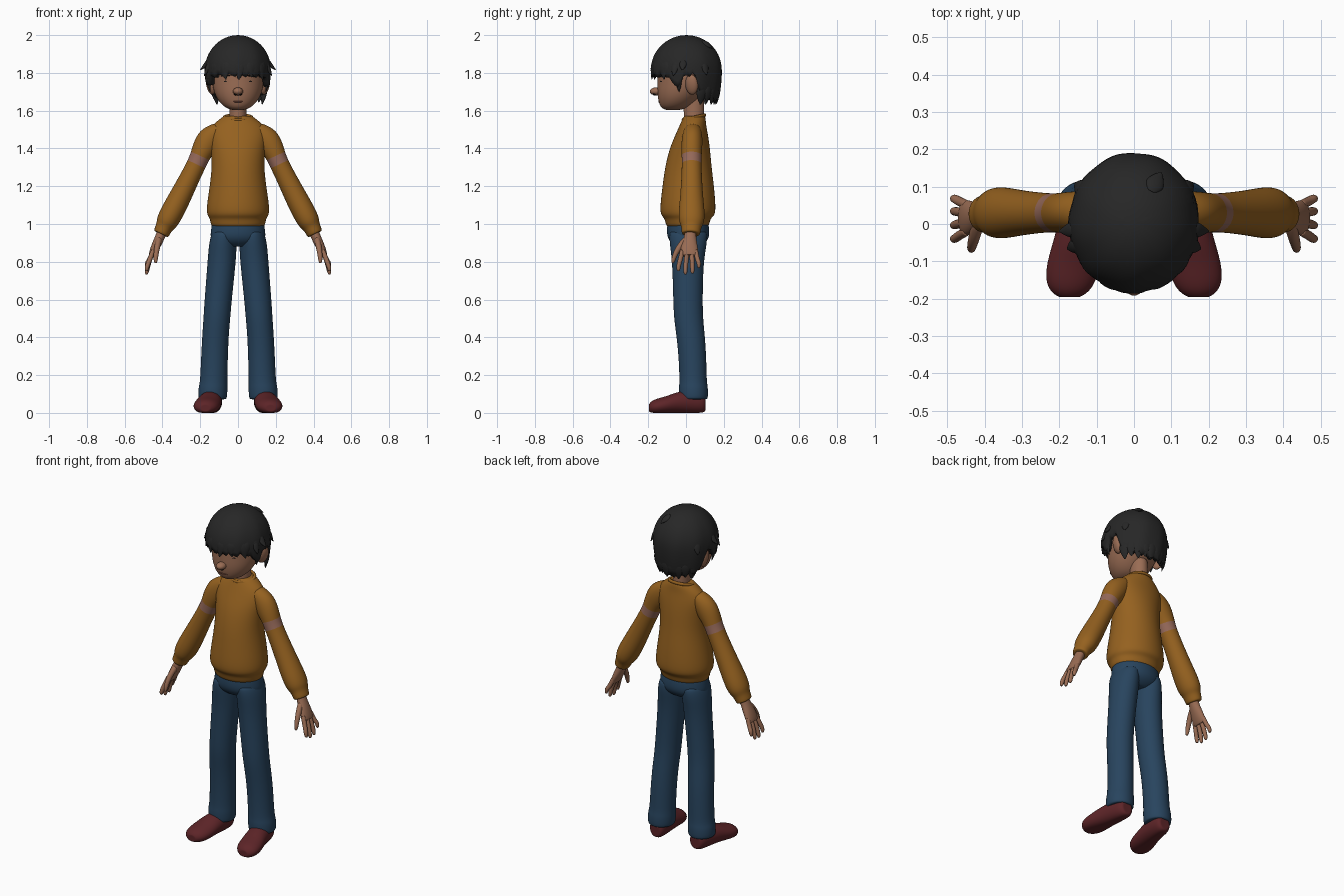
import bpy, bmesh, math
from mathutils import Vector, Matrix

old = bpy.data.objects.get("Cube")
if old:
    bpy.data.objects.remove(old, do_unlink=True)


def material(name, r, g, b):
    m = bpy.data.materials.new(name)
    m.use_nodes = True
    m.diffuse_color = (r, g, b, 1)
    m.node_tree.nodes["Principled BSDF"].inputs["Base Color"].default_value = (r, g, b, 1)
    return m


skin = material("skin", .32, .15, .088)
lip = material("lip", .2, .075, .05)
dark = material("dark_eye", .012, .009, .008)
black = material("hair_black", .02, .02, .02)
mustard = material("mustard_knit", .3, .12, .014)
stripe = material("stripe_pink", .3, .14, .1)
denim = material("denim_blue", .021, .058, .112)
leather = material("shoe_red", .11, .018, .021)

X, Y, Z = Vector((1, 0, 0)), Vector((0, 1, 0)), Vector((0, 0, 1))


def finish(name, bm, mats, mirror=False, subsurf=0, solid=0):
    mesh = bpy.data.meshes.new(name)
    bm.to_mesh(mesh)
    bm.free()
    for m in mats:
        mesh.materials.append(m)
    for p in mesh.polygons:
        p.use_smooth = True
    ob = bpy.data.objects.new(name, mesh)
    bpy.context.collection.objects.link(ob)
    if solid:
        mod = ob.modifiers.new("Thickness", 'SOLIDIFY')
        mod.thickness, mod.offset = solid, -1
    if mirror:
        mod = ob.modifiers.new("Mirror", 'MIRROR')
        mod.use_mirror_merge = False
    if subsurf:
        mod = ob.modifiers.new("Smooth", 'SUBSURF')
        mod.levels = mod.render_levels = subsurf
    return ob


def loft(name, rings, mats, ref=Y, axis=None, n=16, bands=(), mirror=False, ground=False):
    """Skin elliptical rings (x, y, z, half width, half depth) along a path."""
    bm = bmesh.new()
    pts = [Vector(r[:3]) for r in rings]
    loops = []
    last = len(rings) - 1
    for i, r in enumerate(rings):
        t = axis or (pts[min(i + 1, last)] - pts[max(i - 1, 0)]).normalized()
        u = ref.cross(t).normalized()
        v = t.cross(u)
        # an extra shrunken ring at each end keeps the rim crisp
        scales = [.8, 1] if i == 0 else [1, .8] if i == last else [1]
        for s in scales:
            loop = []
            for k in range(n):
                a = math.tau * k / n
                p = pts[i] + (u * r[3] * math.cos(a) + v * r[4] * math.sin(a)) * s * 1.02
                if ground:
                    p.z = max(p.z, 0)
                loop.append(bm.verts.new(p))
            loops.append(loop)
    for i in range(len(loops) - 1):
        for k in range(n):
            j = (k + 1) % n
            f = bm.faces.new((loops[i][k], loops[i][j], loops[i + 1][j], loops[i + 1][k]))
            f.material_index = int(i - 1 in bands)
    bm.faces.new(loops[0])
    bm.faces.new(loops[-1])
    bmesh.ops.recalc_face_normals(bm, faces=bm.faces)
    return finish(name, bm, mats, mirror, 2)


def ball(name, loc, size, mat, turn=0, tilt=0, mirror=False):
    bm = bmesh.new()
    m = (Matrix.Translation(loc) @ Matrix.Rotation(turn, 4, 'Z') @ Matrix.Rotation(tilt, 4, 'Y')
         @ Matrix.Diagonal((*size, 1)))
    bmesh.ops.create_uvsphere(bm, u_segments=24, v_segments=14, radius=1, matrix=m)
    return finish(name, bm, [mat], mirror)


# Sweater body with gathered hem
loft("sweater_body", [
    (0, .008, .985, .142, .113), (0, .008, 1.03, .146, .118), (0, .01, 1.045, .162, .142),
    (0, .01, 1.09, .165, .146), (0, .012, 1.2, .148, .135), (0, .012, 1.3, .136, .122),
    (0, .02, 1.4, .143, .106), (0, .03, 1.47, .155, .086), (0, .036, 1.52, .138, .07),
    (0, .042, 1.552, .1, .062), (0, .045, 1.572, .074, .055)], [mustard], axis=Z, n=24)
bm = bmesh.new()
bmesh.ops.create_circle(bm, segments=10, radius=.009, matrix=Matrix.Translation((.072, 0, 0)) @ Matrix.Rotation(math.pi / 2, 4, 'X'))
bmesh.ops.spin(bm, geom=bm.verts[:] + bm.edges[:], cent=(0, 0, 0), axis=Z, angle=math.tau, steps=32, use_merge=True)
bmesh.ops.transform(bm, verts=bm.verts, matrix=Matrix.Translation((0, .042, 1.564)) @ Matrix.Rotation(.22, 4, 'X') @ Matrix.Diagonal((1, .82, 1, 1)))
bmesh.ops.recalc_face_normals(bm, faces=bm.faces)
finish("sweater_collar", bm, [mustard])

# Sleeves with a contrast band and gathered cuffs
loft("sleeves", [
    (.10, .035, 1.505, .04, .045), (.15, .033, 1.455, .07, .056), (.185, .03, 1.395, .06, .055),
    (.2, .03, 1.362, .053, .053), (.217, .03, 1.322, .051, .052), (.253, .03, 1.25, .052, .054),
    (.308, .03, 1.14, .059, .061), (.35, .03, 1.06, .062, .07), (.378, .03, 1.008, .058, .067),
    (.389, .028, .987, .045, .052), (.408, .026, .947, .043, .05)],
    [mustard, stripe], bands=(3,), mirror=True)

# Hands
loft("palms", [
    (.395, .025, .975, .027, .03), (.413, .022, .93, .026, .032), (.432, .018, .89, .025, .044),
    (.45, .017, .85, .021, .049), (.458, .017, .832, .016, .046)], [skin], n=12, mirror=True)
fingers = {"index": (-.02, -.04, .75), "middle": (.006, -.003, .733),
           "ring": (.03, .034, .737), "little": (.052, .068, .768)}
for label, (y0, y1, z1) in fingers.items():
    loft(label + "_fingers", [
        (.448, y0, .86, .014, .013), (.468, (y0 + y1) / 2, .81, .0135, .0135),
        (.48, y1, z1 + .03, .013, .0125), (.484, y1, z1 + .008, .011, .011),
        (.484, y1, z1, .005, .005)], [skin], n=8, mirror=True)
loft("thumbs", [
    (.418, 0, .92, .018, .018), (.428, -.035, .88, .017, .018), (.434, -.058, .84, .014, .014),
    (.436, -.068, .806, .012, .012), (.436, -.07, .793, .006, .006)], [skin], n=8, mirror=True)

# Trousers
loft("trouser_hips", [
    (0, .01, 1.02, .135, .105), (0, .011, .97, .141, .112), (0, .012, .93, .146, .11),
    (0, .012, .9, .13, .09), (0, .012, .88, .07, .06)], [denim], axis=Z, n=24)
loft("trouser_legs", [
    (.075, .012, .96, .062, .1), (.08, .012, .9, .074, .1), (.086, .01, .8, .075, .082),
    (.105, .01, .6, .072, .078), (.112, .013, .5, .071, .077), (.12, .026, .4, .07, .075),
    (.125, .035, .28, .071, .073), (.129, .038, .16, .072, .072), (.132, .039, .14, .077, .077),
    (.134, .04, .09, .077, .077), (.134, .04, .072, .072, .073)], [denim], axis=Z, mirror=True)

# Shoes
loft("shoes", [
    (.133, .103, .05, .032, .04), (.134, .09, .052, .048, .055), (.14, .03, .058, .057, .062),
    (.15, -.04, .056, .064, .058), (.162, -.1, .042, .071, .047), (.169, -.15, .034, .069, .043),
    (.172, -.182, .03, .052, .034), (.173, -.196, .026, .028, .02)],
    [leather], ref=Z, axis=-Y, mirror=True, ground=True)

# Neck and head
loft("neck", [(0, .043, 1.5, .05, .054), (0, .042, 1.58, .045, .053), (0, .04, 1.68, .046, .056)],
     [skin], axis=Z)
loft("head", [
    (0, -.07, 1.604, .03, .035), (0, -.06, 1.614, .066, .072), (0, -.045, 1.65, .103, .1),
    (0, -.025, 1.7, .127, .127), (0, 0, 1.76, .138, .149), (0, .005, 1.83, .142, .155),
    (0, .01, 1.9, .12, .13), (0, .01, 1.95, .06, .07)], [skin], axis=Z, n=24)
ball("nose", (0, -.158, 1.702), (.027, .034, .021), skin)
ball("nostrils", (.012, -.168, 1.687), (.009, .009, .006), dark, mirror=True)
ball("ears", (.145, .03, 1.738), (.021, .035, .054), skin, turn=-.35, tilt=.2, mirror=True)
ball("eyes", (.06, -.13, 1.755), (.02, .006, .008), dark, turn=.45, mirror=True)
ball("brows", (.062, -.133, 1.785), (.03, .006, .004), dark, turn=.45, tilt=.1, mirror=True)
ball("mouth", (0, -.139, 1.648), (.028, .008, .005), lip)

# Hair cap following a jagged hairline
CROWN, UP, DOWN = 1.815, .185, .35
HAIRLINE = [(0, 1.79), (55, 1.785), (68, 1.74), (80, 1.73), (86, 1.79),
            (104, 1.79), (116, 1.68), (180, 1.645)]


def hairline(theta):
    a = abs((math.degrees(theta) + 180) % 360 - 180)
    for (a0, z0), (a1, z1) in zip(HAIRLINE, HAIRLINE[1:]):
        if a <= a1:
            return z0 + (z1 - z0) * (a - a0) / (a1 - a0)
    return HAIRLINE[-1][1]


def hair_point(theta, phi_z, scale=1):
    h = phi_z - CROWN
    r = math.sqrt(max(0, 1 - (h / (UP if h > 0 else DOWN)) ** 2)) * scale
    return Vector((.175 * r * math.sin(theta), .003 - .188 * r * math.cos(theta), phi_z))


bm = bmesh.new()
N, LEVELS = 72, 14
top = bm.verts.new((0, .003, CROWN + UP))
rows = []
for i in range(1, LEVELS + 1):
    row = []
    for k in range(N):
        th = math.tau * k / N
        end = hairline(th) - .007 * (k % 4 - 1.5)
        f = i / LEVELS
        z = end + (CROWN + UP - end) * (1 - f ** 1.7)
        wave = 1 + .012 * f * math.sin(9 * th + 3 * f)
        row.append(bm.verts.new(hair_point(th, z, wave)))
    rows.append(row)
for k in range(N):
    j = (k + 1) % N
    bm.faces.new((top, rows[0][k], rows[0][j]))
    for a, b in zip(rows, rows[1:]):
        bm.faces.new((a[k], b[k], b[j], a[j]))
finish("hair_cap", bm, [black], solid=.03)


# Loose hair locks: fringe, flicked sides and nape
def lock(name, deg, z0, z1, flare, width=.032, sweep=0):
    th, rings = math.radians(deg), []
    for f, w in ((0, .4), (.3, 1), (.65, .8), (1, .1)):
        p = hair_point(th + math.radians(sweep) * f, z0 + (z1 - z0) * f, .94 + flare * f * f)
        rings.append((*p, width * w, .014 * w))
    loft(name, rings, [black], ref=Vector((math.sin(th), -math.cos(th), 0)), n=8)


for i, deg in enumerate(range(-66, 67, 12)):
    lock("fringe_lock", deg, 1.87, 1.765 + .012 * (i % 3), .05, sweep=8 if i % 2 else -5)
for side in (-1, 1):
    lock("side_flick", side * 84, 1.87, 1.815, .21, .024)
    lock("side_flick", side * 70, 1.86, 1.785, .15, .024)
    lock("temple_lock", side * 76, 1.8, 1.7, -.02, .02)
    lock("crown_flick", side * 122, 1.86, 1.79, .13, .026)
for i, deg in enumerate(range(118, 243, 14)):
    lock("nape_lock", deg, 1.74, 1.632 + .012 * (i % 2), .03, .034)
lock("crown_tuft", 150, 1.97, 1.93, .12, .03)
